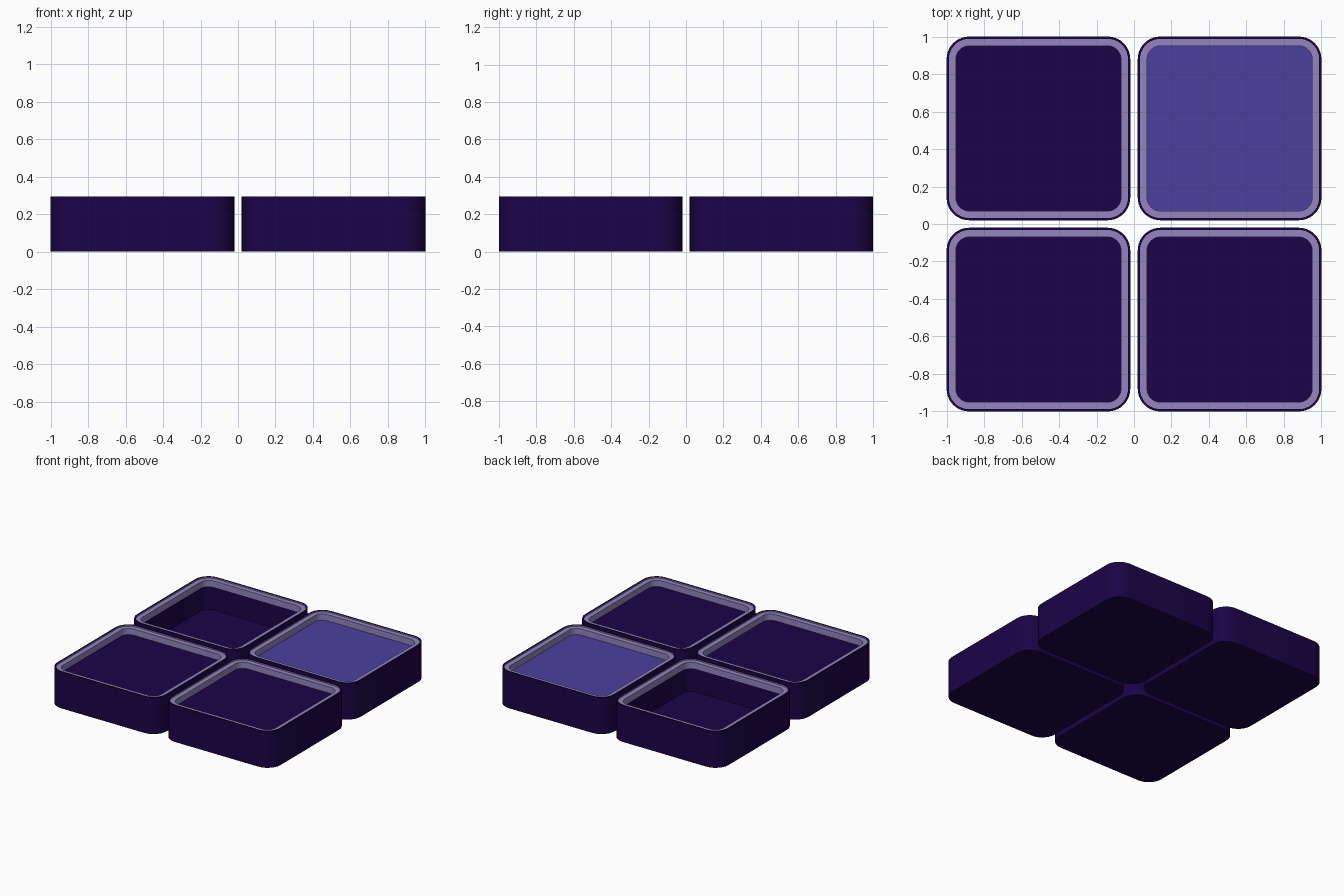
import bpy, bmesh, math

if "Cube" in bpy.data.objects:
    bpy.data.objects.remove(bpy.data.objects["Cube"])


def linear(c):
    c /= 255
    return c / 12.92 if c <= 0.04045 else ((c + 0.055) / 1.055) ** 2.4


def material(name, r, g, b):
    m = bpy.data.materials.new(name)
    m.diffuse_color = (linear(r), linear(g), linear(b), 1)
    m.use_nodes = True
    m.node_tree.nodes["Principled BSDF"].inputs["Base Color"].default_value = m.diffuse_color
    return m


DARK = material("deep purple", 26, 4, 71)
LIP = material("pale lavender", 146, 133, 191)
BLUE = material("slate blue", 75, 64, 158)

HALF = 0.49      # half width of a tray
RADIUS = 0.12    # outer corner radius
TOP = 0.295      # tray height
LEDGE = 0.285    # flat lavender ledge just below the rim
LIP_BASE = 0.235 # lower edge of the lavender band
SEGS = 10


def ring(bm, inset, z, cx, cy):
    """Rounded square loop, inset from the outer wall."""
    r = RADIUS - inset
    c = HALF - RADIUS
    verts = []
    for sx, sy, start in ((1, 1, 0), (-1, 1, 90), (-1, -1, 180), (1, -1, 270)):
        for i in range(SEGS + 1):
            a = math.radians(start + 90 * i / SEGS)
            verts.append(bm.verts.new((cx + sx * c + r * math.cos(a),
                                       cy + sy * c + r * math.sin(a), z)))
    return verts


def tray(name, cx, cy, floor_z, floor_mat):
    # wall section: (inset, height, material of the strip leading to it)
    section = [(0, 0, 0), (0, TOP, 0), (0.012, TOP, 0),
               (0.012, LEDGE, 1), (0.050, LEDGE, 1),
               (0.050, LIP_BASE, 1)]
    if floor_z < LIP_BASE:
        section.append((0.050, floor_z, 0))
    bm = bmesh.new()
    rings = [ring(bm, i, z, cx, cy) for i, z, _ in section]
    n = len(rings[0])
    for k in range(1, len(rings)):
        a, b = rings[k - 1], rings[k]
        for i in range(n):
            j = (i + 1) % n
            f = bm.faces.new((a[i], a[j], b[j], b[i]))
            f.material_index = section[k][2]
    # underside and floor / fill panel
    bm.faces.new(rings[0][::-1])
    bm.faces.new(rings[-1]).material_index = floor_mat
    me = bpy.data.meshes.new(name)
    bm.to_mesh(me)
    bm.free()
    for m in (DARK, LIP, BLUE):
        me.materials.append(m)
    ob = bpy.data.objects.new(name, me)
    bpy.context.collection.objects.link(ob)
    bpy.ops.object.select_all(action='DESELECT')
    ob.select_set(True)
    bpy.context.view_layer.objects.active = ob
    bpy.ops.object.shade_smooth_by_angle(angle=math.radians(30))


# one open tray, two filled dark trays, one filled blue tray
tray("open_tray", -0.51, 0.51, 0.05, 0)
tray("blue_filled_tray", 0.51, 0.51, LIP_BASE, 2)
tray("dark_filled_tray_left", -0.51, -0.51, LIP_BASE, 0)
tray("dark_filled_tray_right", 0.51, -0.51, LIP_BASE, 0)
